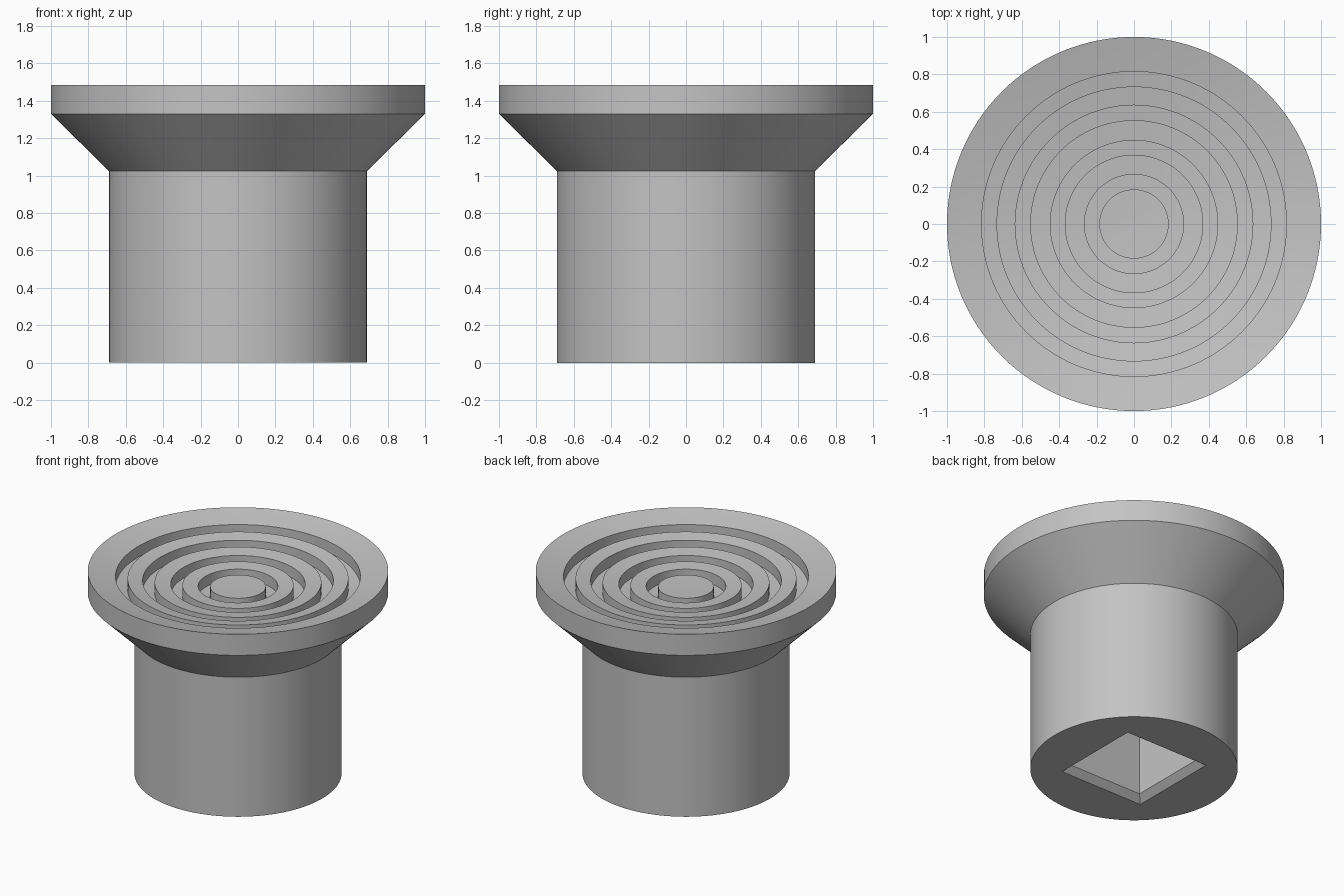
import bpy, bmesh, math

if "Cube" in bpy.data.objects:
    bpy.data.objects.remove(bpy.data.objects["Cube"])

SEGMENTS = 128
TOP = 1.485          # height of the outer rim
DISH = 0.12          # depth of the concave top at its centre
GROOVE = 0.08        # depth of the ring grooves
R_DISH = (1 + DISH ** 2) / (2 * DISH)


def dish_z(r):
    """Height of the shallow spherical top at radius r."""
    return TOP - DISH + R_DISH - math.sqrt(R_DISH ** 2 - r * r)


def new_object(name, bm):
    bmesh.ops.recalc_face_normals(bm, faces=bm.faces)
    mesh = bpy.data.meshes.new(name)
    bm.to_mesh(mesh)
    bm.free()
    obj = bpy.data.objects.new(name, mesh)
    bpy.context.collection.objects.link(obj)
    return obj


def loft(bm, rings):
    """Join equal-length closed rings and cap both ends."""
    loops = [[bm.verts.new(p) for p in ring] for ring in rings]
    for a, b in zip(loops, loops[1:]):
        n = len(a)
        for i in range(n):
            j = (i + 1) % n
            bm.faces.new((a[i], a[j], b[j], b[i]))
    bm.faces.new(loops[0])
    bm.faces.new(loops[-1])


def circle(r, z):
    return [(r * math.cos(2 * math.pi * i / SEGMENTS),
             r * math.sin(2 * math.pi * i / SEGMENTS), z) for i in range(SEGMENTS)]


def square(h, z):
    return [(-h, -h, z), (h, -h, z), (h, h, z), (-h, h, z)]


# Flared head and shank outline, from the bottom to the rim
profile = [(0.69, 0), (0.69, 1.025), (1.0, 1.33), (1.0, TOP), (0.91, dish_z(0.91))]

# Concentric grooves cut into the concave top, from outside to inside
for outer, inner in [(0.815, 0.735), (0.635, 0.555), (0.447, 0.37), (0.265, 0.185)]:
    profile += [(outer, dish_z(outer)), (outer, dish_z(outer) - GROOVE),
                (inner, dish_z(inner) - GROOVE), (inner, dish_z(inner))]
profile += [(0.09, dish_z(0.09)), (0.01, dish_z(0.01))]

bm = bmesh.new()
loft(bm, [circle(r, z) for r, z in profile])
body = new_object("flared_plug", bm)

# Square socket with a chamfered mouth, cut from below
bm = bmesh.new()
loft(bm, [square(0.39, -0.05), square(0.34, 0.0), square(0.295, 0.045), square(0.295, 0.7)])
cutter = new_object("socket_cutter", bm)
cutter.hide_render = True

cut = body.modifiers.new("socket", 'BOOLEAN')
cut.operation = 'DIFFERENCE'
cut.solver = 'EXACT'
cut.object = cutter
bpy.context.view_layer.objects.active = body
body.select_set(True)
bpy.ops.object.modifier_apply(modifier=cut.name)
bpy.data.objects.remove(cutter)

# Plain grey finish, smooth with crisp edges
grey = bpy.data.materials.new("grey")
grey.diffuse_color = (0.55, 0.55, 0.55, 1)
grey.use_nodes = True
grey.node_tree.nodes["Principled BSDF"].inputs["Base Color"].default_value = grey.diffuse_color
body.data.materials.clear()
body.data.materials.append(grey)
bpy.ops.object.shade_smooth_by_angle(angle=math.radians(25))
